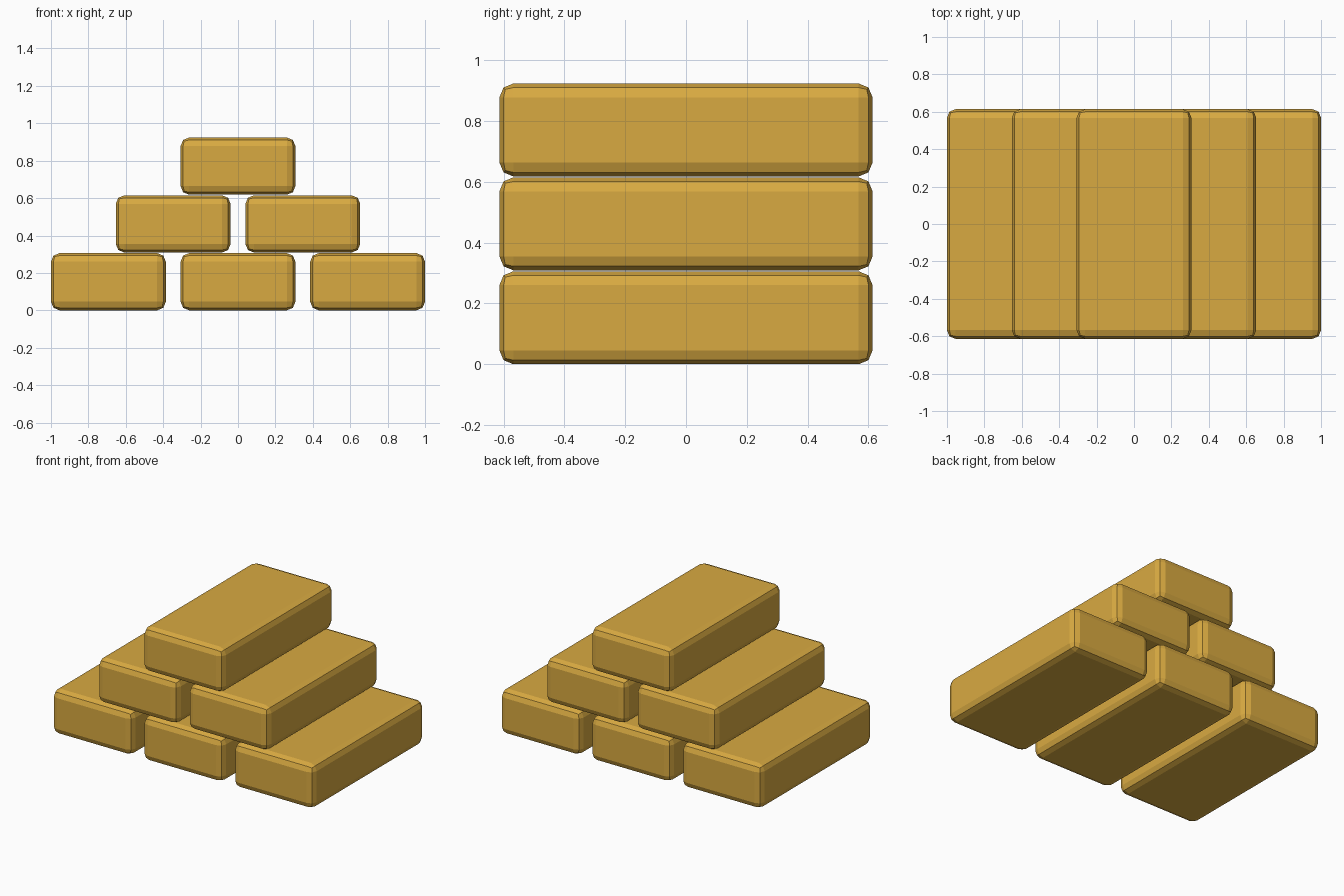
import bpy
import bmesh

cube = bpy.data.objects.get("Cube")
if cube:
    bpy.data.objects.remove(cube, do_unlink=True)

WIDTH, DEPTH, HEIGHT = 0.614, 1.228, 0.306
PITCH_X, PITCH_Z = 0.693, 0.309
EDGE = 0.046

# Gold material
GOLD = (0.694, 0.402, 0.053, 1.0)
gold = bpy.data.materials.new("gold")
gold.use_nodes = True
gold.diffuse_color = GOLD
bsdf = next(n for n in gold.node_tree.nodes if n.type == 'BSDF_PRINCIPLED')
bsdf.inputs["Base Color"].default_value = GOLD

# One bar with rounded edges, shared by the whole stack
mesh = bpy.data.meshes.new("bar")
bm = bmesh.new()
bmesh.ops.create_cube(bm, size=1)
bmesh.ops.scale(bm, vec=(WIDTH, DEPTH, HEIGHT), verts=bm.verts)
bmesh.ops.bevel(bm, geom=bm.edges[:], offset=EDGE, offset_type='OFFSET',
                segments=2, profile=0.5, affect='EDGES', clamp_overlap=True)
bm.to_mesh(mesh)
bm.free()
mesh.materials.append(gold)

# Pyramid stack: three bars, then two, then one
for row, name in enumerate(("bottom_bar", "middle_bar", "top_bar")):
    count = 3 - row
    for i in range(count):
        bar = bpy.data.objects.new(f"{name}_{i + 1}", mesh)
        bar.location = ((i - (count - 1) / 2) * PITCH_X, 0,
                        HEIGHT / 2 + row * PITCH_Z)
        bpy.context.collection.objects.link(bar)
